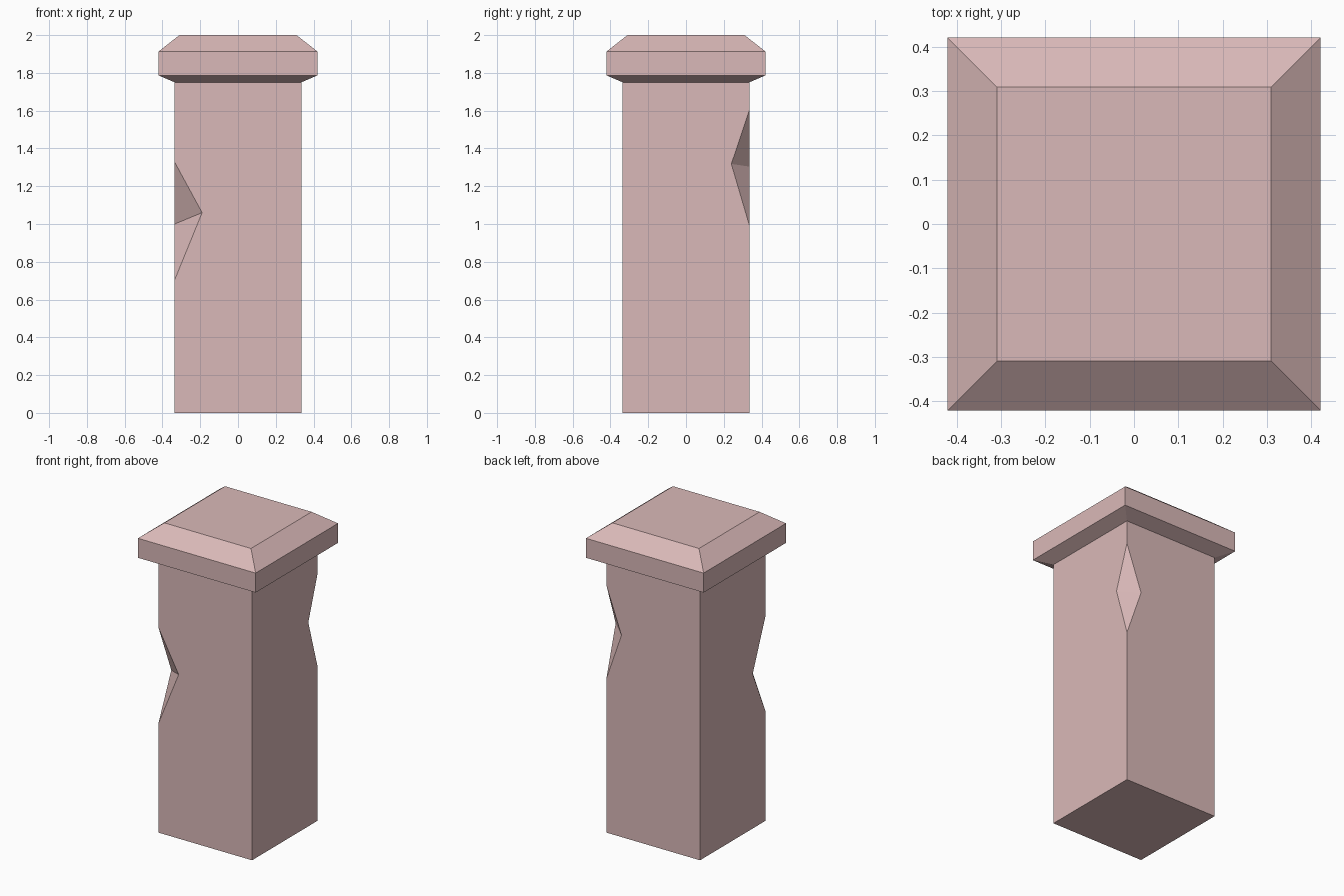
import bpy

if "Cube" in bpy.data.objects:
    bpy.data.objects.remove(bpy.data.objects["Cube"])

stone = bpy.data.materials.new("dusty pink stone")
stone.diffuse_color = (0.70, 0.485, 0.48, 1.0)
stone.use_nodes = True
stone.node_tree.nodes["Principled BSDF"].inputs["Base Color"].default_value = stone.diffuse_color


def make_object(name, verts, faces):
    mesh = bpy.data.meshes.new(name)
    mesh.from_pydata(verts, [], faces)
    mesh.materials.append(stone)
    mesh.update()
    obj = bpy.data.objects.new(name, mesh)
    bpy.context.collection.objects.link(obj)
    return obj


R = 0.335       # half width of the shaft
TOP = 1.75      # height where the cap begins
CORNERS = [(-1, -1), (1, -1), (1, 1), (-1, 1)]   # counter-clockwise from above

# Shaft: four walls, two corner edges carry a chipped notch.
# chip: corner -> (edge bottom z, edge top z, notch point on wall before, on wall after)
chips = {
    0: (0.705, 1.327, (-R, -0.203, 1.0), (-0.19, -R, 1.06)),
    2: (0.995, 1.60, (R, 0.24, 1.318), (0.227, R, 1.304)),
}
verts, faces = [], []


def add(p):
    verts.append(p)
    return len(verts) - 1


before, after = [], []   # upward vertex chains seen by the walls on each side
for i, (sx, sy) in enumerate(CORNERS):
    x, y = sx * R, sy * R
    low, high = add((x, y, 0)), add((x, y, TOP))
    if i in chips:
        z0, z1, p, q = chips[i]
        b, t, m, n = add((x, y, z0)), add((x, y, z1)), add(p), add(q)
        before.append([low, b, m, t, high])
        after.append([low, b, n, t, high])
        faces += [(b, n, m), (t, m, n)]      # the two facets of the chip
    else:
        before.append([low, high])
        after.append([low, high])

for i in range(4):
    j = (i + 1) % 4
    faces.append(before[j] + after[i][::-1])
faces.append([before[i][0] for i in (3, 2, 1, 0)])
make_object("shaft", verts, faces)

# Cap: stacked square rings (half width, height)
rings = [(R, TOP), (0.421, 1.787), (0.421, 1.913), (0.31, 2.0)]
cap_verts = [(sx * r, sy * r, z) for r, z in rings for sx, sy in CORNERS]
cap_faces = [(k * 4 + i, k * 4 + (i + 1) % 4, k * 4 + 4 + (i + 1) % 4, k * 4 + 4 + i)
             for k in range(len(rings) - 1) for i in range(4)]
cap_faces.append((12, 13, 14, 15))
make_object("cap", cap_verts, cap_faces)
